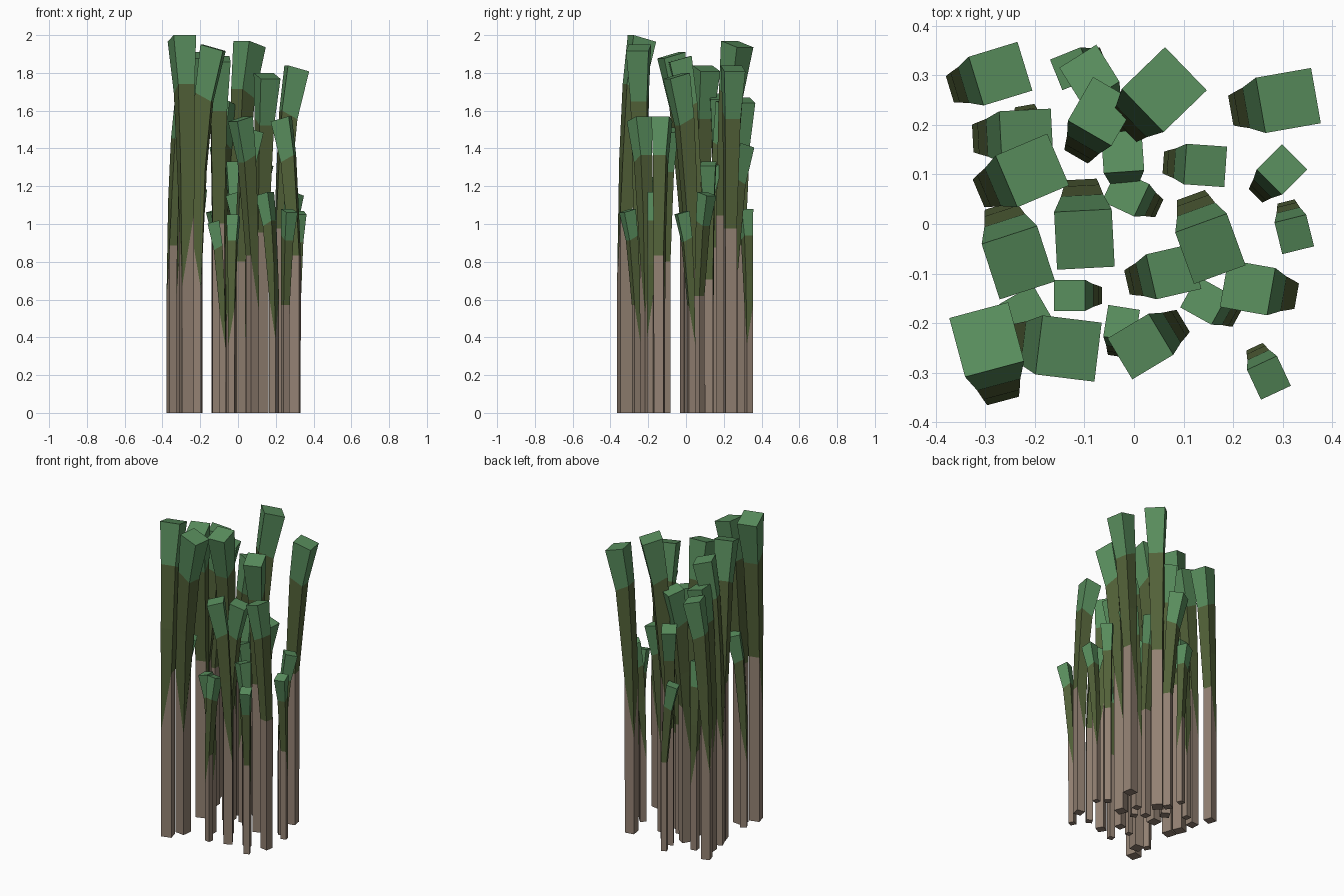
import bpy, bmesh, math
from mathutils import Matrix, Vector


def material(name, color):
    m = bpy.data.materials.new(name)
    m.diffuse_color = (*color, 1)
    return m


MATS = [material("stem_brown", (0.29, 0.22, 0.17)),
        material("shoot_olive", (0.085, 0.12, 0.04)),
        material("tip_green", (0.10, 0.27, 0.11))]

# Square rings of a 2-unit stalk leaning to +x: z inner side, z outer side, centre offset, width
RINGS = [(0, 0, 0, 0.065),
         (1.06, 1.06, 0.0, 0.066),
         (1.34, 1.32, 0.018, 0.076),
         (1.74, 1.69, 0.046, 0.090),
         (2.0, 1.965, 0.095, 0.123)]
BAND_MAT = [0, 1, 1, 2]
CORNERS = [(-1, -1), (1, -1), (1, 1), (-1, 1)]

# Stalks: x and y of the head centre, height, lean angle, corner where the olive dips down
STALKS = [
    (-0.269, 0.303, 1.67, 17, 3),
    (-0.132, -0.251, 1.95, -7, 1),
    (-0.297, -0.233, 2.00, 105, 3),
    (0.311, 0.249, 1.84, 10, 3),
    (0.061, 0.271, 1.97, 44, 3),
    (-0.064, 0.227, 1.65, 60, 3),
    (-0.090, 0.301, 1.43, 122, 3),
    (-0.126, 0.313, 1.08, 202, 3),
    (-0.217, 0.178, 1.69, 3, 3),
    (-0.207, 0.163, 1.20, -80, 3),
    (-0.205, 0.108, 1.84, 23, 3),
    (-0.233, -0.078, 1.91, -72, 3),
    (-0.100, -0.031, 1.89, -87, 3),
    (0.154, -0.050, 1.80, -70, 3),
    (0.080, -0.096, 1.51, 13, 3),
    (0.229, -0.128, 1.57, 170, 1),
    (0.142, -0.154, 1.17, 151, 3),
    (0.013, -0.247, 1.57, 211, 3),
    (-0.025, -0.200, 1.05, 81, 3),
    (-0.130, -0.144, 1.02, 180, 3),
    (-0.218, -0.175, 1.25, 30, 3),
    (0.272, -0.310, 1.08, -65, 3),
    (0.323, -0.021, 1.07, -76, 3),
    (0.298, 0.110, 1.17, 45, 3),
    (0.144, 0.118, 1.33, -4, 3),
    (-0.023, 0.146, 1.33, 94, 3),
    (-0.017, 0.063, 1.17, 155, 3),
]


def stalk(index, x, y, height, angle, dip):
    bm = bmesh.new()
    rows = []
    for i, (z_in, z_out, off, w) in enumerate(RINGS):
        row = []
        for c, (u, v) in enumerate(CORNERS):
            z = z_in if u < 0 else z_out
            if i == 1 and c == dip:
                z = 0.67
            row.append(bm.verts.new((off + u * w / 2, v * w / 2, z)))
        rows.append(row)
    # side bands and end caps
    for i, mat in enumerate(BAND_MAT):
        for c in range(4):
            d = (c + 1) % 4
            f = bm.faces.new((rows[i][c], rows[i][d], rows[i + 1][d], rows[i + 1][c]))
            f.material_index = mat
    bm.faces.new(rows[0][::-1])
    bm.faces.new(rows[-1]).material_index = 2
    # scale to height, turn to the lean direction, place so the head centre sits at x, y
    s = height / 2
    a = math.radians(angle)
    head = Vector((math.cos(a), math.sin(a), 0)) * RINGS[-1][2] * s
    bm.transform(Matrix.Translation(Vector((x, y, 0)) - head)
                 @ Matrix.Rotation(a, 4, 'Z') @ Matrix.Scale(s, 4))
    name = f"stalk_{index:02d}"
    mesh = bpy.data.meshes.new(name)
    bm.to_mesh(mesh)
    bm.free()
    for m in MATS:
        mesh.materials.append(m)
    bpy.context.collection.objects.link(bpy.data.objects.new(name, mesh))


for n, spec in enumerate(STALKS, 1):
    stalk(n, *spec)
